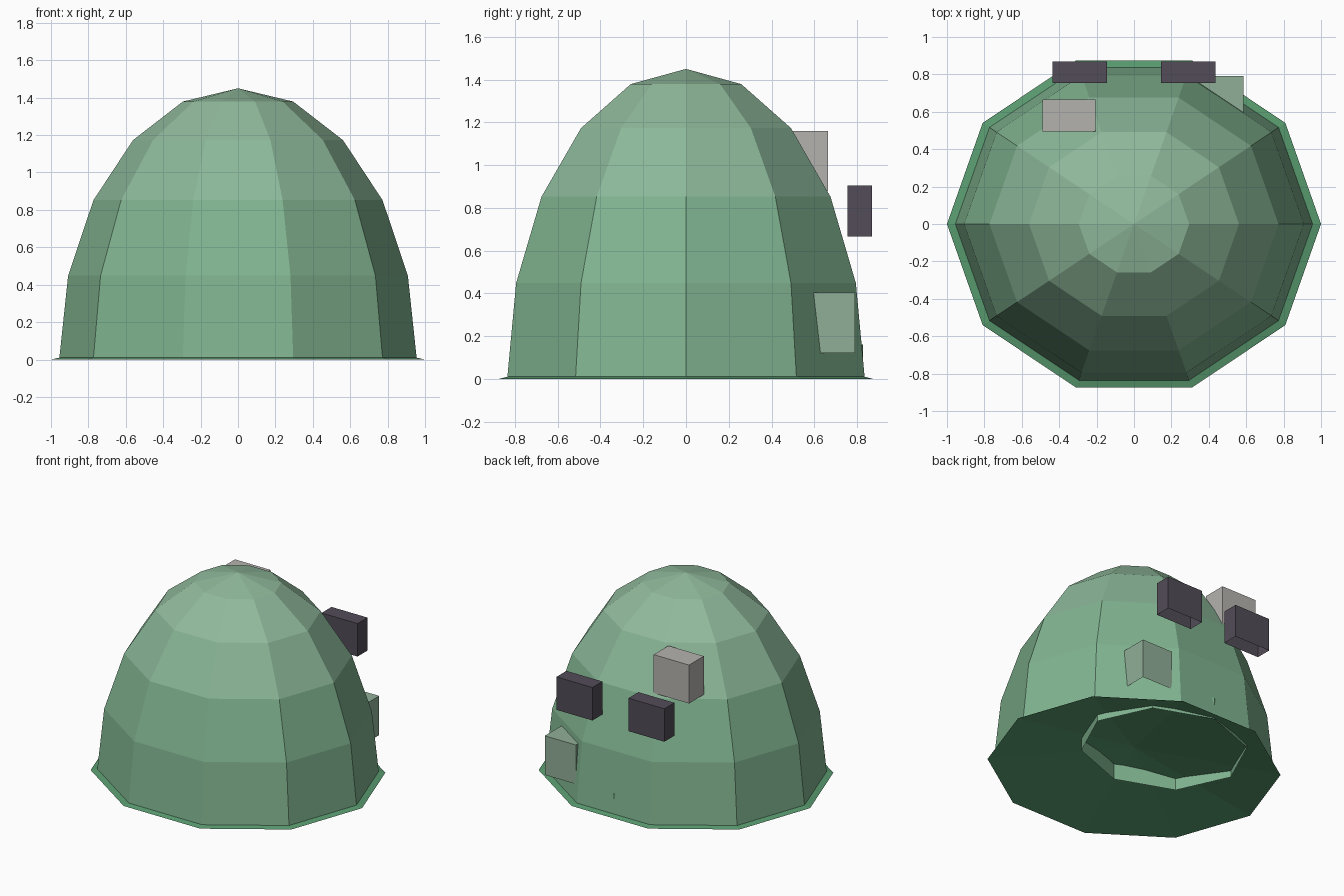
import bpy, bmesh
from math import sin, cos, pi, radians

if "Cube" in bpy.data.objects:
    bpy.data.objects.remove(bpy.data.objects["Cube"])


def material(name, rgb):
    m = bpy.data.materials.new(name)
    m.diffuse_color = (*rgb, 1)
    m.use_nodes = True
    m.node_tree.nodes["Principled BSDF"].inputs["Base Color"].default_value = m.diffuse_color
    return m


def finish(name, bm, mats):
    bmesh.ops.recalc_face_normals(bm, faces=bm.faces)
    me = bpy.data.meshes.new(name)
    bm.to_mesh(me)
    bm.free()
    ob = bpy.data.objects.new(name, me)
    bpy.context.collection.objects.link(ob)
    for m in mats:
        me.materials.append(m)
    return ob


def stacked_rings(name, rings, bands, sides, sy, mats, cy=0.0):
    """Polygon rings of (radius, z) joined by bands; radius 0 makes a tip."""
    bm = bmesh.new()
    loops = []
    for r, z in rings:
        if r == 0:
            loops.append([bm.verts.new((0, cy, z))] * sides)
        else:
            loops.append([bm.verts.new((r * cos(2 * pi * i / sides),
                                        cy + sy * r * sin(2 * pi * i / sides), z))
                          for i in range(sides)])
    for a, b, slot in zip(loops, loops[1:], bands):
        for i in range(sides):
            j = (i + 1) % sides
            corners = list(dict.fromkeys((a[i], a[j], b[j], b[i])))
            bm.faces.new(corners).material_index = slot
    return finish(name, bm, mats)


def open_box(name, lo, hi, mat):
    """Box without a bottom face."""
    bm = bmesh.new()
    bmesh.ops.create_cube(bm, size=1)
    bottom = [f for f in bm.faces if f.calc_center_median().z < -0.4]
    bmesh.ops.delete(bm, geom=bottom, context='FACES_ONLY')
    for v in bm.verts:
        v.co = [(a + b) / 2 + c * (b - a) for a, b, c in zip(lo, hi, v.co)]
    return finish(name, bm, [mat])


greens = [material("rim_green", (0.10, 0.33, 0.16)),
          material("lower_green", (0.22, 0.46, 0.28)),
          material("middle_green", (0.26, 0.48, 0.32)),
          material("upper_green", (0.28, 0.49, 0.33))]
pale = material("pale_green", (0.28, 0.43, 0.31))
dark = material("dark", (0.085, 0.072, 0.095))
grey = material("warm_grey", (0.46, 0.45, 0.43))

# Ten-sided half-ellipsoid dome, thin flared rim and dished underside
rings = [(0, 0.15), (1.0, 0.0), (0.955, 0.01)]
rings += [(0.955 * cos(radians(a)), 1.45 * sin(radians(a))) for a in (18, 36, 54, 72)]
rings.append((0, 1.45))
stacked_rings("dome_body", rings, (0, 0, 1, 1, 2, 3, 3), 10, 0.92, greens)

# Eight-sided open collar standing in the dished underside
stacked_rings("underside_collar", [(0.575, 0.0), (0.575, 0.16)], (1,), 8, 0.9, greens, cy=0.31)

# Pair of dark blocks on the back
for side, s in (("right", 1), ("left", -1)):
    xs = sorted((s * 0.145, s * 0.435))
    open_box("dark_block_" + side, (xs[0], 0.755, 0.665), (xs[1], 0.87, 0.905), dark)

# Single upper and lower blocks
open_box("upper_block", (-0.49, 0.495, 0.88), (-0.205, 0.665, 1.16), grey)
open_box("lower_block", (0.335, 0.56, 0.12), (0.585, 0.79, 0.405), pale)
